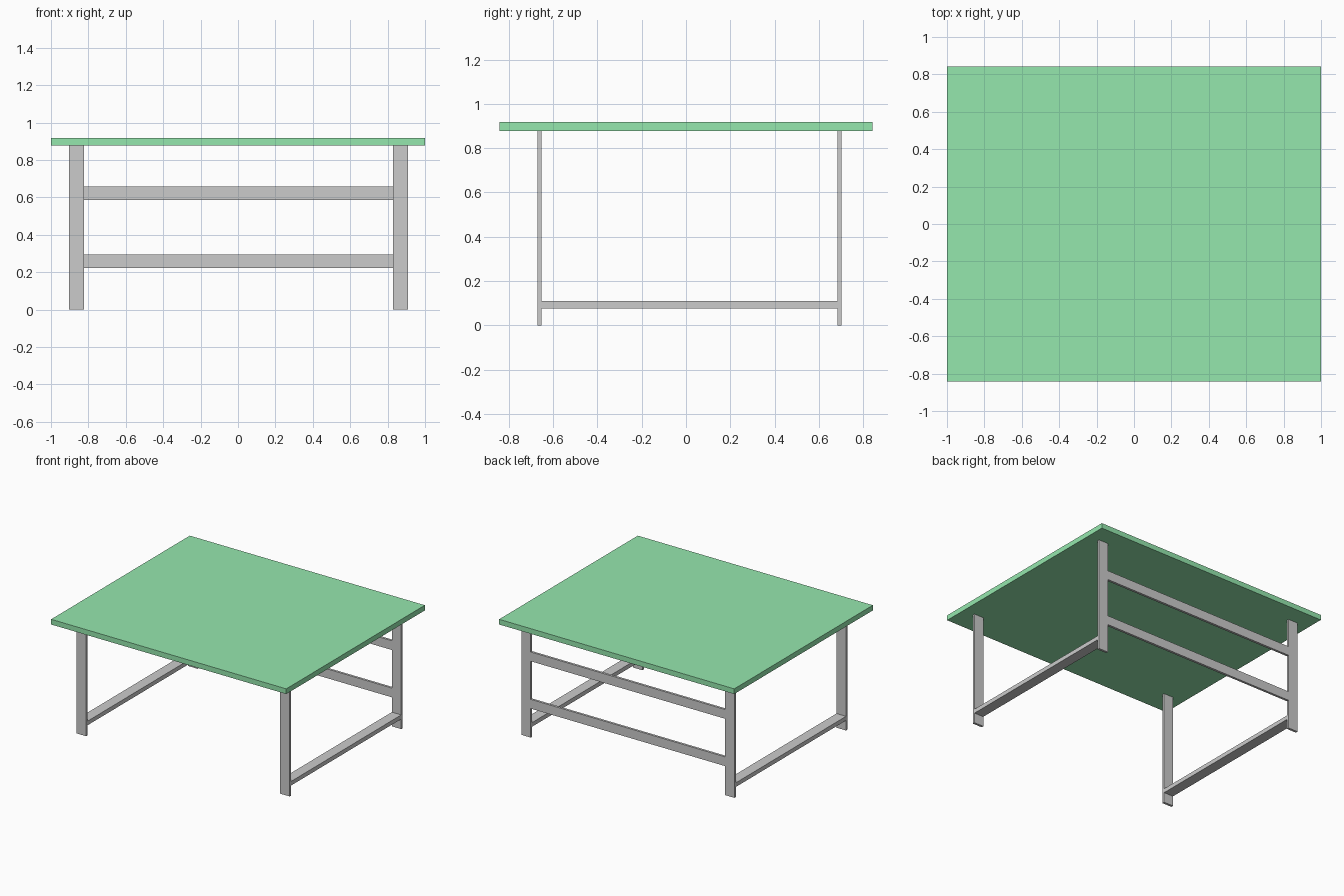
import bpy
import bmesh
from mathutils import Vector

if "Cube" in bpy.data.objects:
    bpy.data.objects.remove(bpy.data.objects["Cube"])


def box(name, x, y, z, material=None):
    """Axis-aligned box from (min, max) ranges."""
    lo, hi = Vector((x[0], y[0], z[0])), Vector((x[1], y[1], z[1]))
    centre, size = (lo + hi) / 2, hi - lo
    mesh = bpy.data.meshes.new(name)
    bm = bmesh.new()
    bmesh.ops.create_cube(bm, size=1)
    bmesh.ops.scale(bm, vec=size, verts=bm.verts)
    bm.to_mesh(mesh)
    bm.free()
    obj = bpy.data.objects.new(name, mesh)
    obj.location = centre
    bpy.context.collection.objects.link(obj)
    if material:
        mesh.materials.append(material)
    return obj


green = bpy.data.materials.new("green_top")
green.diffuse_color = (0.3, 0.8, 0.42, 1)
green.use_nodes = True
green.node_tree.nodes["Principled BSDF"].inputs["Base Color"].default_value = green.diffuse_color

TOP_Z = 0.877
LEG_X = {"left": (-0.904, -0.823), "right": (0.829, 0.909)}
LEG_Y = {"front": (-0.671, -0.653), "back": (0.685, 0.703)}

# Table top
box("table_top", (-1, 1), (-0.842, 0.842), (TOP_Z, 0.917), green)

# Flat legs, and a low flat rail joining front and back on each side
for side, x in LEG_X.items():
    for end, y in LEG_Y.items():
        box(f"{end}_{side}_leg", x, y, (0, TOP_Z))
    box(f"{side}_side_rail", x, (LEG_Y["front"][1], LEG_Y["back"][0]), (0.077, 0.109))

# Two rails between the back legs
for name, z in (("lower", (0.223, 0.294)), ("upper", (0.587, 0.658))):
    box(f"{name}_back_rail", (LEG_X["left"][1], LEG_X["right"][0]), LEG_Y["back"], z)
